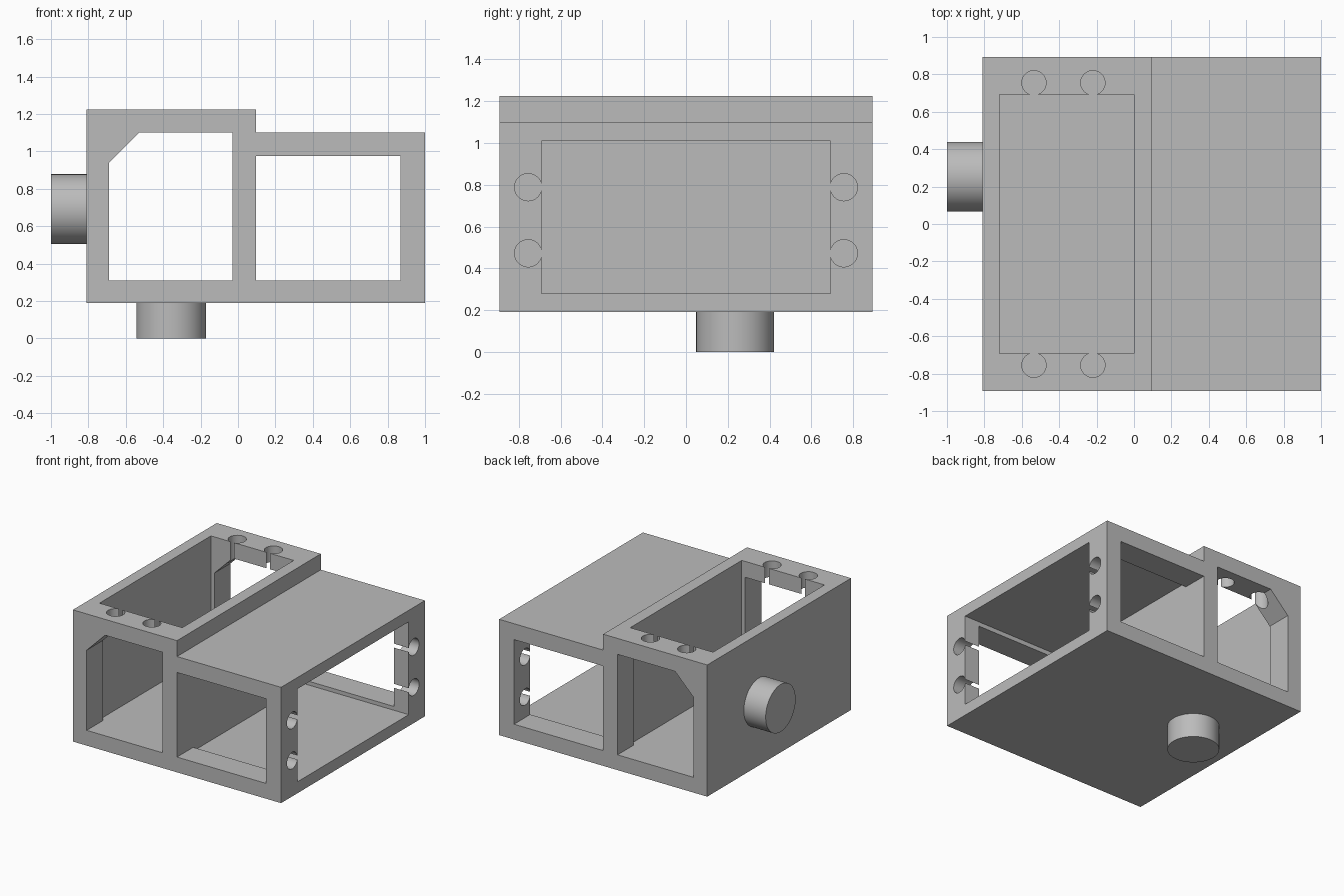
import bpy
import bmesh
from math import pi
from mathutils import Matrix, Vector

if "Cube" in bpy.data.objects:
    bpy.data.objects.remove(bpy.data.objects["Cube"], do_unlink=True)

grey = bpy.data.materials.new("plain grey")
grey.use_nodes = True
colour = (0.5, 0.5, 0.5, 1)
grey.diffuse_color = colour
grey.node_tree.nodes["Principled BSDF"].inputs["Base Color"].default_value = colour


def finish(name, bm):
    bmesh.ops.recalc_face_normals(bm, faces=bm.faces)
    mesh = bpy.data.meshes.new(name)
    bm.to_mesh(mesh)
    bm.free()
    obj = bpy.data.objects.new(name, mesh)
    bpy.context.collection.objects.link(obj)
    mesh.materials.append(grey)
    return obj


def extrude_xz(name, outline, half_depth):
    """Extrude an x-z outline evenly to the front and back."""
    bm = bmesh.new()
    face = bm.faces.new([bm.verts.new((x, -half_depth, z)) for x, z in outline])
    made = bmesh.ops.extrude_face_region(bm, geom=[face])["geom"]
    verts = [v for v in made if isinstance(v, bmesh.types.BMVert)]
    bmesh.ops.translate(bm, verts=verts, vec=(0, 2 * half_depth, 0))
    return finish(name, bm)


def rect(x0, x1, z0, z1):
    return [(x0, z0), (x1, z0), (x1, z1), (x0, z1)]


def cylinder(name, centre, radius, length, axis):
    bm = bmesh.new()
    turn = Matrix.Rotation(pi / 2, 4, "Y") if axis == "X" else Matrix()
    bmesh.ops.create_cone(bm, cap_ends=True, segments=64, radius1=radius, radius2=radius,
                          depth=length, matrix=Matrix.Translation(Vector(centre)) @ turn)
    return finish(name, bm)


def smooth(obj):
    bpy.ops.object.select_all(action="DESELECT")
    obj.select_set(True)
    bpy.context.view_layer.objects.active = obj
    bpy.ops.object.shade_smooth_by_angle()


# Stepped housing block
HALF = 0.893
housing = extrude_xz("housing", [(-0.81, 0.19), (1, 0.19), (1, 1.1), (0.095, 1.1),
                                 (0.095, 1.225), (-0.81, 1.225)], HALF)

# Two tunnels from front to back, the tall one with a clipped corner
cutters = [
    extrude_xz("tall_tunnel_cutter", [(-0.69, 0.31), (-0.03, 0.31), (-0.03, 1.1),
                                      (-0.53, 1.1), (-0.69, 0.94)], 1),
    extrude_xz("low_tunnel_cutter", rect(0.095, 0.87, 0.31, 0.975), 1),
    # Slightly wider pockets opening to the top and to the side
    extrude_xz("top_pocket_cutter", rect(-0.72, 0, 0.31, 1.4), 0.692),
    extrude_xz("side_pocket_cutter", rect(0.095, 1.2, 0.28, 1.01), 0.692),
]

# Screw holes beside both pockets
for y in (-0.755, 0.755):
    for x in (-0.535, -0.22):
        cutters.append(cylinder("top_hole_cutter", (x, y, 1.1), 0.065, 0.6, "Z"))
    for z in (0.472, 0.788):
        cutters.append(cylinder("side_hole_cutter", (0.9, y, z), 0.065, 0.5, "X"))

for cutter in cutters:
    cut = housing.modifiers.new("cut", "BOOLEAN")
    cut.operation = "DIFFERENCE"
    cut.solver = "EXACT"
    cut.object = cutter
bpy.context.view_layer.update()
graph = bpy.context.evaluated_depsgraph_get()
result = bpy.data.meshes.new_from_object(housing.evaluated_get(graph))
housing.modifiers.clear()
housing.data = result
for cutter in cutters:
    bpy.data.objects.remove(cutter, do_unlink=True)
smooth(housing)

# Round bosses on the outer side and underneath
smooth(cylinder("side_boss", (-0.9, 0.253, 0.692), 0.186, 0.2, "X"))
smooth(cylinder("bottom_boss", (-0.358, 0.235, 0.1), 0.186, 0.2, "Z"))
